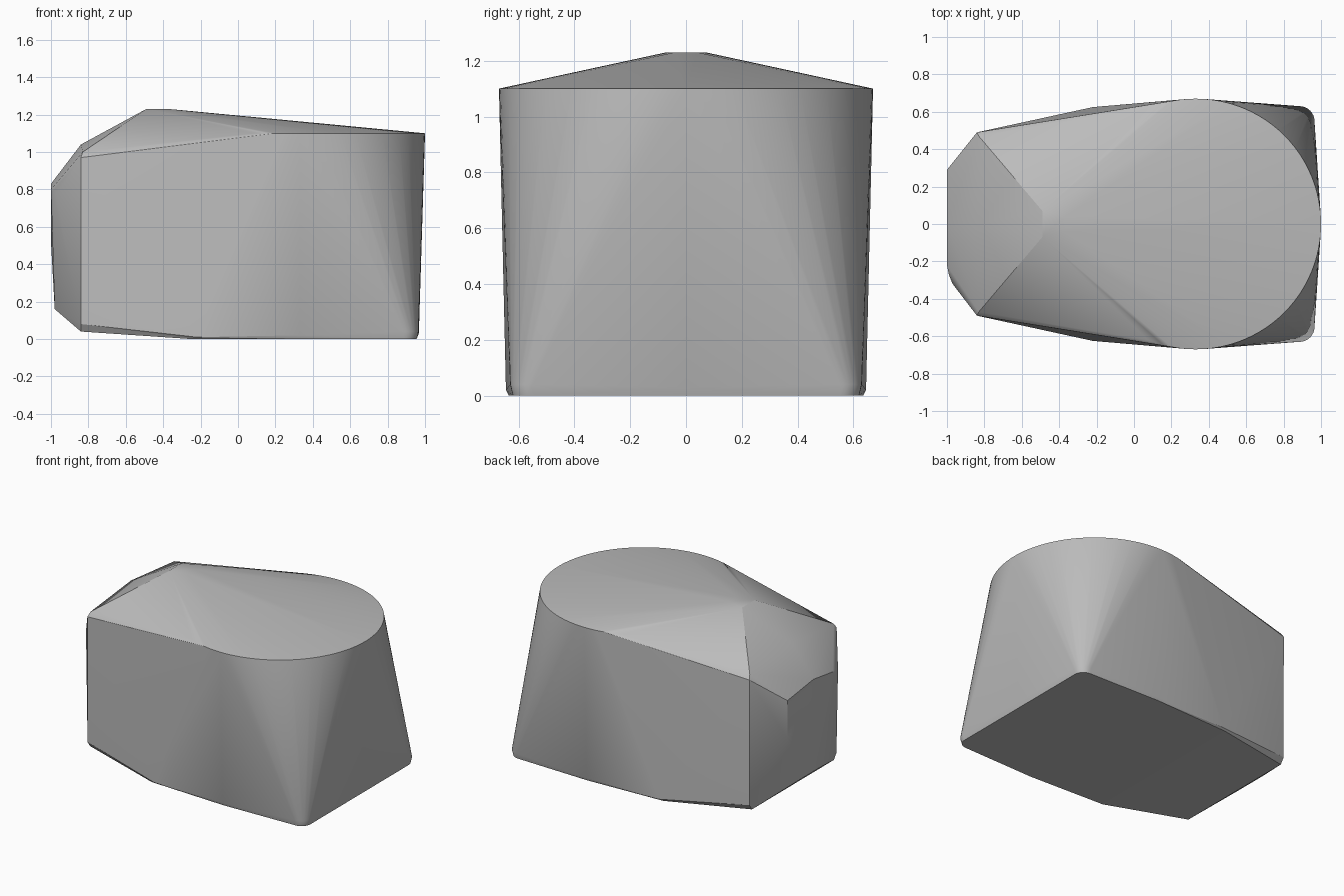
import bpy, bmesh
from math import sin, cos, pi, radians

cube = bpy.data.objects.get("Cube")
if cube:
    bpy.data.objects.remove(cube, do_unlink=True)

grey = bpy.data.materials.new("plain grey")
grey.use_nodes = True
colour = (0.5, 0.5, 0.5, 1)
grey.diffuse_color = colour
grey.node_tree.nodes["Principled BSDF"].inputs["Base Color"].default_value = colour


def arc(cx, cy, r, z, start, end, steps):
    """Points along a level arc, angles in turns of pi."""
    angles = [pi * (start + (end - start) * i / steps) for i in range(steps + 1)]
    return [(cx + r * cos(a), cy + r * sin(a), z) for a in angles]


def mirrored(points):
    return points + [(x, -y, z) for x, y, z in points]


# Round rim of the wide end
points = arc(0.33, 0, 0.67, 1.1, -1, 1, 96)

# Rounded lower corners of the wide end
points += mirrored(arc(0.885, 0.55, 0.08, 0.04, 0, 0.5, 8)
                   + arc(0.885, 0.55, 0.07, 0.0, 0, 0.5, 8))
points += [(0.967, 0, 0.03)]

# Flat underside and its rising narrow end
points += mirrored([(-0.22, 0.625, 0.01), (-0.25, 0.61, 0.0),
                    (0.33, 0.645, 0.02), (0.33, 0.635, 0.0),
                    (-0.84, 0.488, 0.08), (-0.84, 0.46, 0.04)])

# Shoulders and small crown
points += mirrored([(-0.84, 0.49, 0.97), (-0.83, 0.47, 1.0),
                    (-0.49, 0.07, 1.23), (-0.37, 0.04, 1.23)])
points += [(-0.84, 0, 1.04)]

# Blunt nose, more rounded on one side
points += [(-1, 0.29, 0.79), (-1, 0.29, 0.52), (-1, 0, 0.83),
           (-1, -0.22, 0.8), (-0.99, -0.27, 0.79), (-0.97, -0.32, 0.77),
           (-0.98, 0.12, 0.16), (-0.98, -0.12, 0.16), (-0.9, 0, 0.09)]

# Wrap the outline points in one tight shell
bm = bmesh.new()
for p in points:
    bm.verts.new(p)
bmesh.ops.convex_hull(bm, input=bm.verts)
loose = [v for v in bm.verts if not v.link_faces]
bmesh.ops.delete(bm, geom=loose, context='VERTS')
bmesh.ops.dissolve_limit(bm, angle_limit=radians(0.5),
                         verts=bm.verts, edges=bm.edges)
bmesh.ops.recalc_face_normals(bm, faces=bm.faces)
mesh = bpy.data.meshes.new("shell")
bm.to_mesh(mesh)
bm.free()
mesh.materials.append(grey)

shell = bpy.data.objects.new("shell", mesh)
bpy.context.collection.objects.link(shell)
bpy.ops.object.select_all(action='DESELECT')
shell.select_set(True)
bpy.context.view_layer.objects.active = shell
bpy.ops.object.shade_smooth_by_angle(angle=radians(25))
